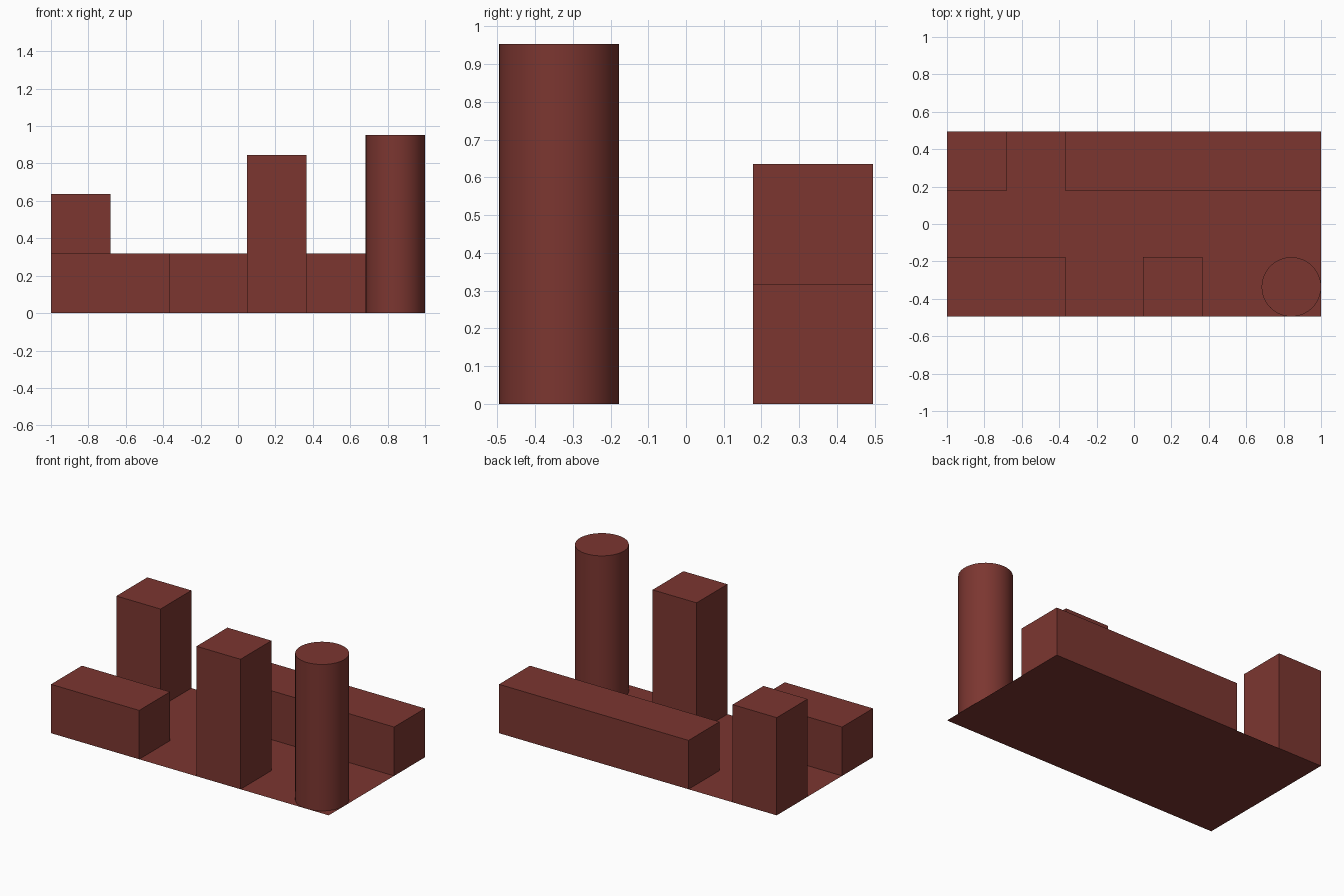
import bpy

if "Cube" in bpy.data.objects:
    bpy.data.objects.remove(bpy.data.objects["Cube"])

W, D, T = 1.0, 0.495, 0.3175   # half length, half depth, block thickness

mat = bpy.data.materials.new("brick_red")
mat.diffuse_color = (0.2, 0.037, 0.03, 1)
mat.use_nodes = True
mat.node_tree.nodes["Principled BSDF"].inputs["Base Color"].default_value = mat.diffuse_color


def finish(name):
    ob = bpy.context.object
    ob.name = name
    ob.data.materials.append(mat)
    return ob


def block(name, x0, x1, y0, y1, height):
    bpy.ops.mesh.primitive_cube_add(
        size=1, location=((x0 + x1) / 2, (y0 + y1) / 2, height / 2))
    ob = finish(name)
    ob.scale = (x1 - x0, y1 - y0, height)
    bpy.ops.object.transform_apply(location=False, rotation=False, scale=True)


# Thin ground sheet
bpy.ops.mesh.primitive_plane_add(size=1)
base = finish("base_sheet")
base.scale = (2 * W, 2 * D, 1)
bpy.ops.object.transform_apply(location=False, rotation=False, scale=True)

# Low blocks and square towers along the front and back edges
block("front_low_block", -W, -0.365, -D, -D + T, 0.318)
block("back_low_block", -0.365, W, D - T, D, 0.318)
block("back_tower", -W, -W + T, D - T, D, 0.636)
block("front_tower", 0.048, 0.365, -D, -D + T, 0.846)

# Round tower in the front right corner
bpy.ops.mesh.primitive_cylinder_add(
    vertices=64, radius=T / 2, depth=0.953,
    location=(W - T / 2, -D + T / 2, 0.953 / 2))
finish("round_tower")
bpy.ops.object.shade_smooth_by_angle()
